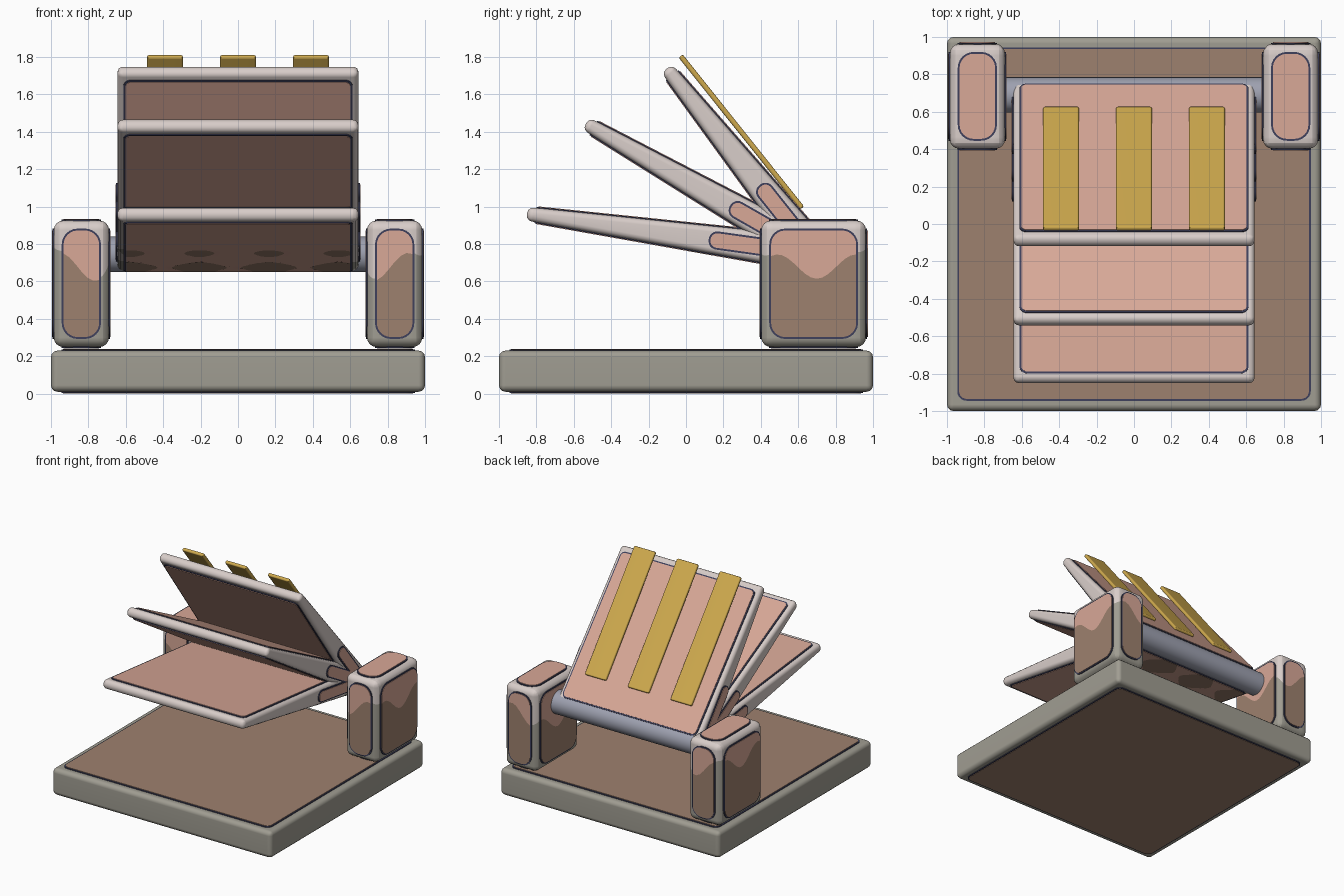
import bpy, bmesh, math
from mathutils import Vector, Matrix

if "Cube" in bpy.data.objects:
    bpy.data.objects.remove(bpy.data.objects["Cube"])

X, Y, Z = Vector((1, 0, 0)), Vector((0, 1, 0)), Vector((0, 0, 1))


def material(name, r, g, b):
    lin = [((c / 255 + 0.055) / 1.055) ** 2.4 for c in (r, g, b)]
    m = bpy.data.materials.new(name)
    m.diffuse_color = (*lin, 1)
    m.use_nodes = True
    m.node_tree.nodes["Principled BSDF"].inputs["Base Color"].default_value = m.diffuse_color
    return m


PALE = material("pale_trim", 216, 205, 201)
OLIVE = material("olive_grey_trim", 160, 157, 146)
PINK = material("pink_panel", 216, 168, 151)
BROWN = material("brown_panel", 158, 129, 110)
NAVY = material("navy_outline", 62, 64, 92)
STEEL = material("steel_axle", 158, 161, 176)
GOLD = material("gold_slat", 207, 170, 78)


def wave(p):
    """Height of the wavy line that divides upper and lower colours."""
    return 0.67 + 0.075 * math.cos(16.9 * (p.x + 0.95)) + 0.065 * math.cos(15 * (p.y - 0.49))


def split_by_wave(bm, step=0.03):
    """Cut the mesh along the wavy line, lower faces get material 1."""
    def cut(co, no):
        geom = bm.verts[:] + bm.edges[:] + bm.faces[:]
        bmesh.ops.bisect_plane(bm, geom=geom, dist=1e-5, plane_co=co, plane_no=no)
    for axis in (X, Y):
        vals = [v.co.dot(axis) for v in bm.verts]
        lo, hi = min(vals), max(vals)
        n = int((hi - lo) / step)
        for i in range(1, n):
            cut(axis * (lo + (hi - lo) * i / n), axis)
    for v in bm.verts:
        v.co.z -= wave(v.co)
    cut(Vector((0, 0, 0)), Z)
    for f in bm.faces:
        f.material_index = 1 if f.calc_center_median().z < 0 else 0
    for v in bm.verts:
        v.co.z += wave(v.co)


def prism(name, outline, h0, h1, mats, frame=None, bevel=0, segs=3, wavy=False):
    """Extrude a 2D outline along the third axis of a frame (origin, a, b)."""
    bm = bmesh.new()
    face = bm.faces.new([bm.verts.new((x, y, h0)) for x, y in outline])
    ext = bmesh.ops.extrude_face_region(bm, geom=[face])["geom"]
    for v in ext:
        if isinstance(v, bmesh.types.BMVert):
            v.co.z = h1
    bmesh.ops.recalc_face_normals(bm, faces=bm.faces[:])
    if bevel:
        bmesh.ops.bevel(bm, geom=bm.edges[:], offset=bevel, segments=segs,
                        profile=0.5, affect='EDGES', clamp_overlap=True)
    if frame:
        o, a, b = frame
        m = Matrix((a, b, a.cross(b))).transposed().to_4x4()
        m.translation = o
        bm.transform(m)
    if wavy:
        split_by_wave(bm)
    bmesh.ops.recalc_face_normals(bm, faces=bm.faces[:])
    me = bpy.data.meshes.new(name)
    bm.to_mesh(me)
    bm.free()
    for mat in mats:
        me.materials.append(mat)
    ob = bpy.data.objects.new(name, me)
    bpy.context.collection.objects.link(ob)
    return ob


def rect(w, h, r=0):
    if not r:
        return [(-w / 2, -h / 2), (w / 2, -h / 2), (w / 2, h / 2), (-w / 2, h / 2)]
    pts = []
    for k, (sx, sy) in enumerate(((1, 1), (-1, 1), (-1, -1), (1, -1))):
        for i in range(7):
            t = math.radians(90 * k + 15 * i)
            pts.append((sx * (w / 2 - r) + r * math.cos(t), sy * (h / 2 - r) + r * math.sin(t)))
    return pts


def panel(name, frame, w, h, r, mats, wavy=False):
    """Thin coloured plate on a slightly larger dark plate."""
    e = 0.01
    prism(name + "_outline", rect(w + 2 * e, h + 2 * e, r + e), -0.004, 0.006, [NAVY], frame)
    prism(name, rect(w, h, r), -0.004, 0.0095, mats, frame, wavy=wavy)


# base slab with top and bottom panels
prism("base", rect(2, 2), 0.01, 0.23, [OLIVE], bevel=0.035)
panel("base_top_panel", (Z * 0.23, X, Y), 1.87, 1.87, 0.04, [BROWN])
panel("base_bottom_panel", (Z * 0.01, Y, X), 1.87, 1.87, 0.04, [BROWN])

# two posts, each with a panel on all six sides
size = Vector((0.295, 0.56, 0.675))
for s, side in ((-1, "left"), (1, "right")):
    c = Vector((s * 0.8375, 0.6825, 0.5875))
    prism(side + "_post", rect(size.x, size.y), -size.z / 2, size.z / 2, [PALE, OLIVE],
          (c, X, Y), bevel=0.05, segs=4, wavy=True)
    for a, b, tag in ((X, Y, "top"), (Y, X, "bottom"), (Y, Z, "plus_x"),
                      (Z, Y, "minus_x"), (Z, X, "back"), (X, Z, "front")):
        n = a.cross(b)
        o = c + Vector([n[i] * size[i] / 2 for i in range(3)])
        wa, wb = abs(a.dot(size)) - 0.105, abs(b.dot(size)) - 0.105
        panel(side + "_post_panel_" + tag, (o, a, b), wa, wb, 0.075, [PINK, BROWN], True)

# axle between the posts
pivot = Vector((0, 0.69, 0.745))
circle = [(0.095 * math.cos(i * math.pi / 16), 0.095 * math.sin(i * math.pi / 16)) for i in range(32)]
prism("axle", circle, -0.70, 0.70, [STEEL], (pivot, Y, Z))

# three tapered flaps fanned around the axle
HALF, ROOT, TIP = 0.645, 0.093, 0.036
flaps = (("lower_flap", 8.0, 1.555), ("middle_flap", 29.7, 1.41), ("upper_flap", 51.4, 1.27))
for name, deg, length in flaps:
    t = math.radians(deg)
    u = Vector((0, -math.cos(t), math.sin(t)))
    n = Vector((0, math.sin(t), math.cos(t)))
    low = name == "lower_flap"
    outline = [(0, -ROOT), (length, -TIP), (length, TIP), (0, ROOT)]
    prism(name, outline, -HALF, HALF, [PALE, OLIVE], (pivot, u, n), bevel=0.03, wavy=low)
    taper = math.atan((ROOT - TIP) / length)
    for sg, tag in ((1, "_top_panel"), (-1, "_under_panel")):
        d = u * math.cos(taper) - n * sg * math.sin(taper)
        start, end = 0.035, length - 0.055
        o = pivot + n * sg * ROOT + d * (start + end) / 2
        panel(name + tag, (o, X * -sg, d), 1.205, end - start, 0.03, [PINK, BROWN], low and sg < 0)
    # rounded slots on the flap sides near the axle
    slot = 0.35 * length
    for sg, tag in ((1, "_right_slot"), (-1, "_left_slot")):
        o = pivot + X * sg * HALF + u * (0.02 + slot / 2)
        panel(name + tag, (o, u, n * -sg), slot, 0.078, 0.036, [PINK])

# gold slats floating over the upper flap
for x, tag in ((-0.39, "left"), (0, "middle"), (0.39, "right")):
    o = pivot + X * x + u * 0.757 + n * 0.1
    prism(tag + "_slat", rect(0.192, 1.04), -0.014, 0.014, [GOLD], (o, -X, u), bevel=0.01, segs=2)

# smooth rounded edges, flat faces kept flat
for ob in bpy.context.scene.objects:
    ob.select_set(True)
    bpy.context.view_layer.objects.active = ob
bpy.ops.object.shade_smooth_by_angle(angle=math.radians(46))
for ob in bpy.context.scene.objects:
    ob.modifiers.new("weighted_normals", 'WEIGHTED_NORMAL').keep_sharp = True
